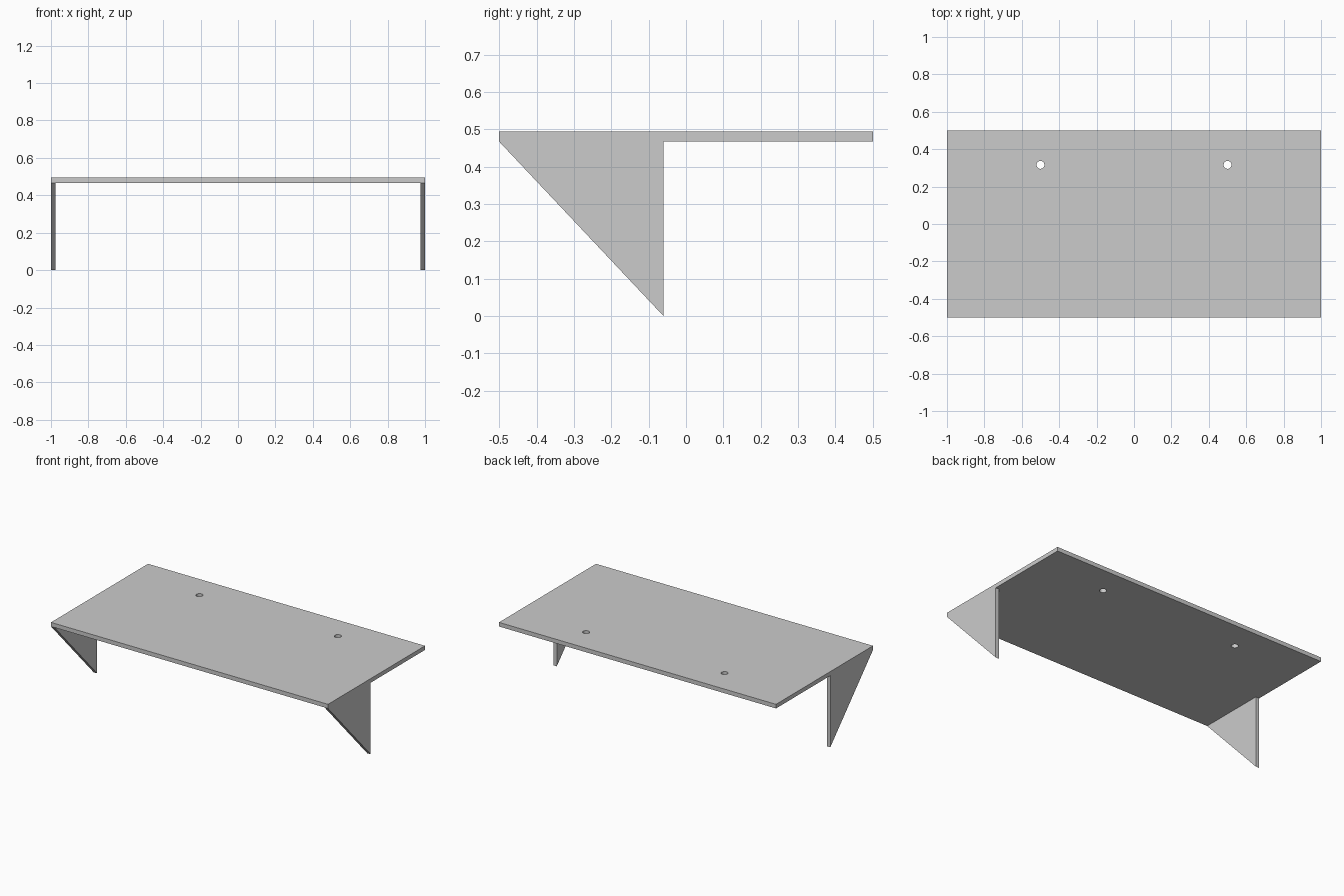
import bpy
import bmesh
from math import pi, cos, sin
from mathutils import Vector

cube = bpy.data.objects.get("Cube")
if cube:
    bpy.data.objects.remove(cube, do_unlink=True)

# Single plain grey
GREY = (0.6, 0.6, 0.6, 1.0)
grey = bpy.data.materials.new("plain grey")
grey.use_nodes = True
grey.diffuse_color = GREY
grey.node_tree.nodes["Principled BSDF"].inputs["Base Color"].default_value = GREY

TOP, UNDER = 0.494, 0.467
HOLE_X, HOLE_Y, HOLE_R = 0.5, 0.316, 0.021


def extruded(name, outline, offset):
    """Solid made by sweeping a flat outline along an offset."""
    bm = bmesh.new()
    face = bm.faces.new([bm.verts.new(p) for p in outline])
    swept = bmesh.ops.extrude_face_region(bm, geom=[face], use_keep_orig=True)
    moved = [v for v in swept["geom"] if isinstance(v, bmesh.types.BMVert)]
    bmesh.ops.translate(bm, verts=moved, vec=Vector(offset))
    bmesh.ops.recalc_face_normals(bm, faces=bm.faces)
    mesh = bpy.data.meshes.new(name)
    bm.to_mesh(mesh)
    bm.free()
    mesh.materials.append(grey)
    obj = bpy.data.objects.new(name, mesh)
    bpy.context.scene.collection.objects.link(obj)
    return obj


# Shelf board
board = extruded("shelf_board",
                 [(-1, -0.5, UNDER), (1, -0.5, UNDER), (1, 0.5, UNDER), (-1, 0.5, UNDER)],
                 (0, 0, TOP - UNDER))

# Two round through holes near the back edge
for side, sx in (("left", 1), ("right", -1)):
    ring = [(sx * HOLE_X + HOLE_R * cos(a), HOLE_Y + HOLE_R * sin(a), UNDER - 0.1)
            for a in (2 * pi * i / 32 for i in range(32))]
    cutter = extruded(side + "_hole_cutter", ring, (0, 0, 0.3))
    cutter.hide_render = True
    cutter.hide_viewport = True
    cutter.display_type = 'WIRE'
    cut = board.modifiers.new(side + "_hole", 'BOOLEAN')
    cut.operation = 'DIFFERENCE'
    cut.solver = 'EXACT'
    cut.object = cutter

# Triangular brackets under both ends
for side, sx in (("left", 1), ("right", -1)):
    extruded(side + "_bracket",
             [(sx, -0.5, UNDER), (sx, -0.06, UNDER), (sx, -0.06, 0)],
             (-sx * 0.025, 0, 0))
